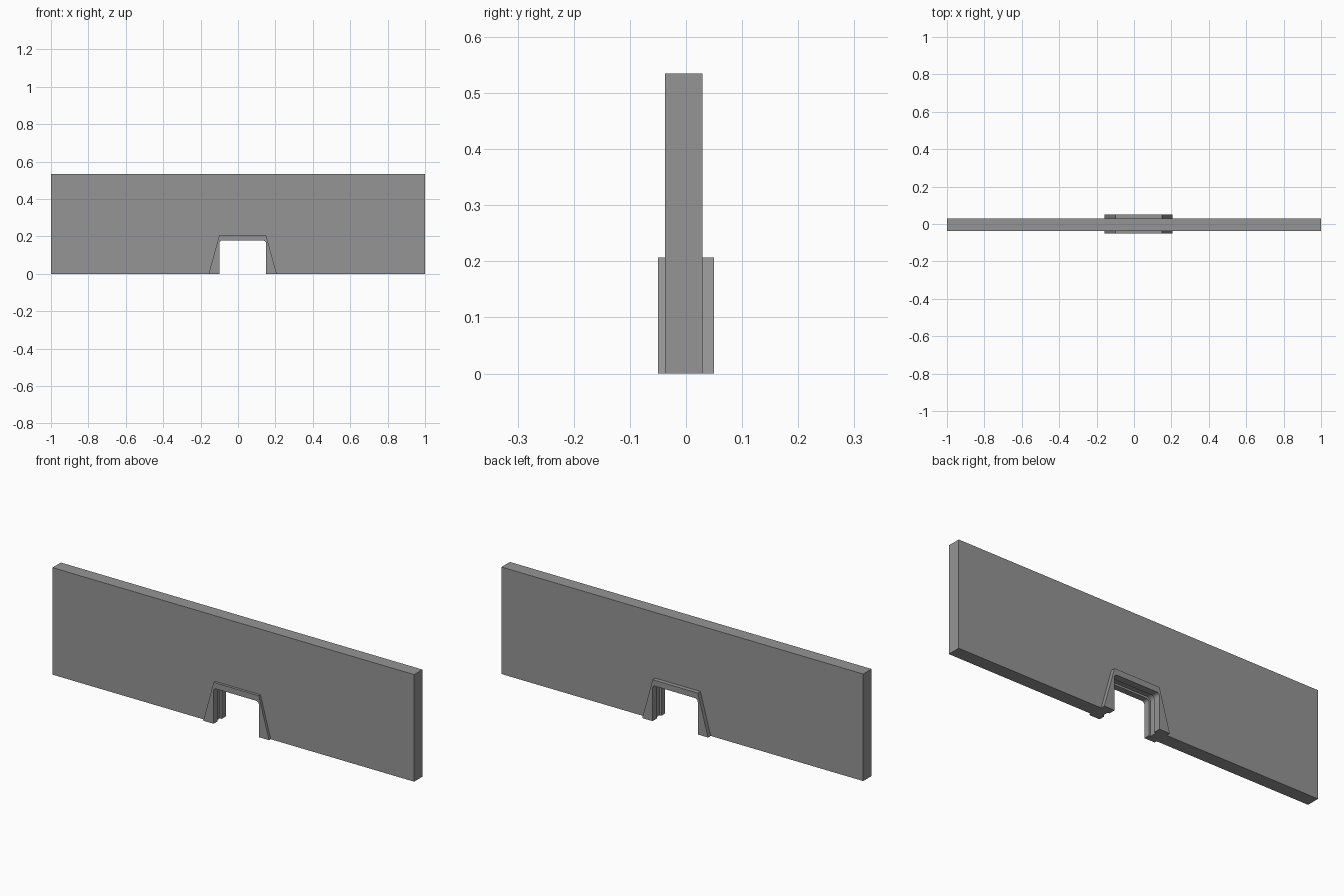
import bpy, bmesh, math

cube = bpy.data.objects.get("Cube")
if cube:
    bpy.data.objects.remove(cube, do_unlink=True)

# Single concrete colour
grey = bpy.data.materials.new("concrete_grey")
grey.use_nodes = True
colour = (0.3, 0.3, 0.3, 1)
grey.diffuse_color = colour
grey.node_tree.nodes["Principled BSDF"].inputs["Base Color"].default_value = colour

CENTRE = 0.025       # opening sits slightly off the wall centre
HALF, TOP = 0.125, 0.178


def finish(name, bm):
    bmesh.ops.recalc_face_normals(bm, faces=bm.faces)
    mesh = bpy.data.meshes.new(name)
    bm.to_mesh(mesh)
    bm.free()
    mesh.materials.append(grey)
    obj = bpy.data.objects.new(name, mesh)
    bpy.context.scene.collection.objects.link(obj)
    return obj


def loop(bm, points, y):
    return [bm.verts.new((x, y, z)) for x, z in points]


def strip(bm, a, b):
    for i in range(len(a) - 1):
        bm.faces.new((a[i], a[i + 1], b[i + 1], b[i]))


def arch(grow, radius, steps=5):
    """Rounded doorway path from the left foot to the right foot."""
    half, top = HALF + grow, TOP + grow
    right = [(half, 0)]
    for i in range(steps + 1):
        a = math.pi / 2 * i / steps
        right.append((half - radius + radius * math.cos(a),
                      top - radius + radius * math.sin(a)))
    left = [(-x, z) for x, z in right]
    return [(CENTRE + x, z) for x, z in left + right[::-1]]


# Outer sloped outline of the door surround
surround = [(CENTRE + x, z) for x, z in
            ((-0.182, 0), (-0.125, 0.207), (0.125, 0.207), (0.182, 0))]

# Wall slab with the surround's footprint left out
outline = [(-1, 0)] + surround + [(1, 0), (1, 0.535), (-1, 0.535)]
bm = bmesh.new()
front, back = loop(bm, outline, -0.037), loop(bm, outline, 0.029)
bm.faces.new(front)
bm.faces.new(back[::-1])
strip(bm, front + front[:1], back + back[:1])
finish("wall", bm)

# Door surround with a slot for the door running around the inside
bm = bmesh.new()
lip, slot = arch(0, 0.015), arch(0.01, 0.025)
stations = [(-0.05, lip), (-0.02, lip), (-0.02, slot),
            (0.015, slot), (0.015, lip), (0.05, lip)]
inner = [loop(bm, path, y) for y, path in stations]
outer = [loop(bm, surround, y) for y in (-0.05, 0.05)]
for a, b in zip(inner, inner[1:]):
    strip(bm, a, b)
strip(bm, *outer)
bm.faces.new(outer[0] + inner[0][::-1])
bm.faces.new(outer[1] + inner[-1][::-1])
for end in (0, -1):
    bm.faces.new([p[end] for p in inner] + [outer[1][end], outer[0][end]])
finish("door_surround", bm)
